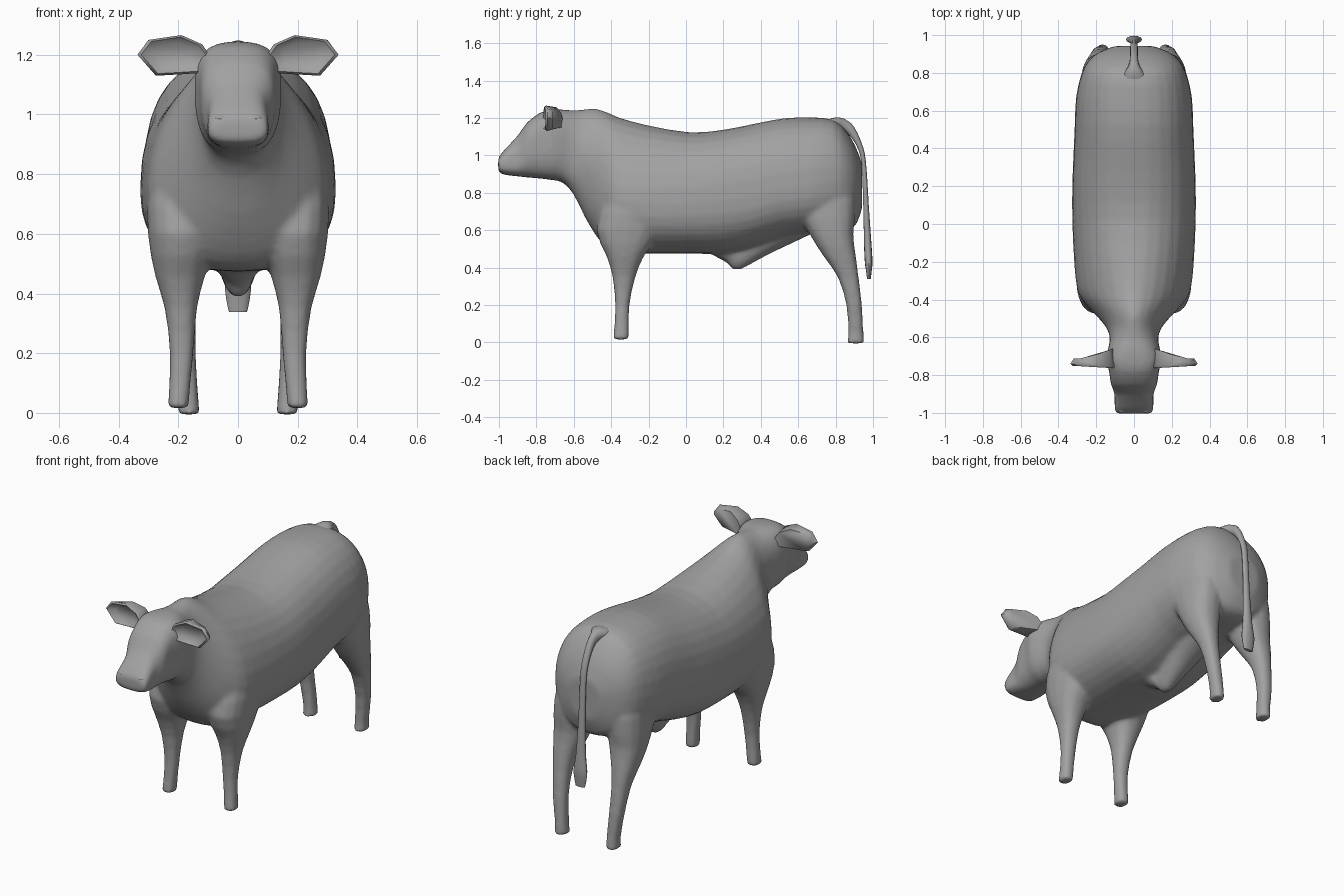
import bpy, bmesh, math
from mathutils import Vector

if "Cube" in bpy.data.objects:
    bpy.data.objects.remove(bpy.data.objects["Cube"])

# Dark grey hide
hide = bpy.data.materials.new("hide_grey")
hide.diffuse_color = (0.36, 0.36, 0.36, 1)
hide.use_nodes = True
hide.node_tree.nodes["Principled BSDF"].inputs["Base Color"].default_value = hide.diffuse_color


def spow(v, p):
    return math.copysign(abs(v) ** p, v)


def refine(rows, steps=2):
    """Catmull-Rom interpolation between table rows."""
    out = []
    for i in range(len(rows) - 1):
        a, b = rows[max(i - 1, 0)], rows[i]
        c, d = rows[i + 1], rows[min(i + 2, len(rows) - 1)]
        for k in range(steps):
            t = k / steps
            out.append([.5 * (2 * q + (r - p) * t + (2 * p - 5 * q + 4 * r - s) * t * t
                              + (3 * q - p - 3 * r + s) * t ** 3)
                        for p, q, r, s in zip(a, b, c, d)])
    return out + [list(rows[-1])]


def loft(bm, rings):
    """Skin a list of equal-length point rings and cap both ends."""
    vr = [[bm.verts.new(p) for p in r] for r in rings]
    n = len(vr[0])
    for a, b in zip(vr, vr[1:]):
        for i in range(n):
            j = (i + 1) % n
            bm.faces.new((a[i], a[j], b[j], b[i]))
    bm.faces.new(vr[0])
    bm.faces.new(vr[-1])


def cross_y(y, top, bottom, w, zw, e, eb, n=32):
    """Upright section: widest at height zw, exponents e above and eb below."""
    pts = []
    for i in range(n):
        t = 2 * math.pi * i / n
        p = 2 / (e if i < n / 2 else eb)
        c, s = spow(math.cos(t), p), spow(math.sin(t), p)
        pts.append((w * c, y, zw + s * ((top - zw) if s > 0 else (zw - bottom))))
    return pts


def cross_z(z, y0, y1, x0, x1, sx, n=16):
    """Level section of a leg between y0..y1 and x0..x1."""
    pts = []
    for i in range(n):
        t = 2 * math.pi * i / n
        c, s = spow(math.cos(t), 0.85), spow(math.sin(t), 0.85)
        pts.append((sx * ((x0 + x1) / 2 + c * (x1 - x0) / 2),
                    (y0 + y1) / 2 + s * (y1 - y0) / 2, z))
    return pts


def finish(bm, name, angle=50):
    bmesh.ops.recalc_face_normals(bm, faces=bm.faces[:])
    me = bpy.data.meshes.new(name)
    bm.to_mesh(me)
    bm.free()
    me.materials.append(hide)
    ob = bpy.data.objects.new(name, me)
    bpy.context.collection.objects.link(ob)
    bpy.ops.object.select_all(action='DESELECT')
    bpy.context.view_layer.objects.active = ob
    ob.select_set(True)
    bpy.ops.object.shade_smooth_by_angle(angle=math.radians(angle))
    return ob


# Head, neck and trunk: y, top, bottom, half width, widest height, exponent
trunk = [
    (-1.004, .985, .914, .093, .95, 3.0), (-.975, 1.025, .897, .103, .95, 3.0),
    (-.90, 1.105, .888, .103, .96, 3.0), (-.85, 1.175, .882, .122, 1.05, 2.8),
    (-.78, 1.228, .876, .132, 1.09, 2.8), (-.72, 1.242, .868, .146, 1.10, 2.8),
    (-.66, 1.245, .855, .137, 1.08, 2.6), (-.60, 1.24, .79, .128, 1.04, 2.3),
    (-.54, 1.247, .67, .152, .94, 1.9), (-.48, 1.25, .57, .205, .84, 1.75),
    (-.42, 1.23, .50, .260, .79, 1.75), (-.35, 1.20, .475, .300, .76, 1.8),
    (-.20, 1.16, .475, .317, .74, 2.0), (.02, 1.123, .475, .327, .74, 2.2),
    (.20, 1.137, .475, .327, .76, 2.3), (.36, 1.168, .51, .321, .78, 2.3),
    (.52, 1.198, .56, .314, .82, 2.3), (.67, 1.203, .58, .307, .84, 2.3),
    (.79, 1.19, .59, .280, .86, 2.3), (.86, 1.125, .60, .245, .86, 2.3),
    (.91, 1.04, .63, .185, .86, 2.2), (.942, .95, .72, .100, .86, 2.0)]
body = bmesh.new()
# Full, rounded chest and belly below the widest line
loft(body, [cross_y(*r, max(r[5], 2.4)) for r in refine(trunk)])

# Udder ridge under the belly
udder = [(.12, .60, .48, .11, .56, 2), (.22, .60, .425, .085, .55, 2),
         (.25, .60, .388, .055, .50, 2), (.29, .60, .388, .06, .50, 2),
         (.45, .66, .475, .10, .60, 2), (.66, .72, .575, .13, .66, 2)]
loft(body, [cross_y(*r, 2) for r in udder])

# Legs: z, back/front extents, inner/outer extents
front_leg = [(.016, -.392, -.306, .164, .237), (.06, -.386, -.305, .162, .233),
             (.20, -.379, -.302, .149, .229), (.35, -.393, -.270, .137, .246),
             (.46, -.425, -.225, .110, .278), (.60, -.480, -.140, .070, .302),
             (.78, -.430, -.140, .080, .298), (.95, -.36, -.18, .12, .22)]
rear_leg = [(-.005, .861, .953, .129, .204), (.05, .867, .949, .132, .201),
            (.20, .857, .941, .141, .223), (.35, .811, .923, .139, .239),
            (.46, .735, .909, .116, .260), (.58, .660, .895, .080, .277),
            (.75, .580, .905, .060, .275), (.95, .64, .84, .10, .23)]
for sx in (-1, 1):
    for leg in (front_leg, rear_leg):
        loft(body, [cross_z(*r, sx) for r in refine(leg)])
cow = finish(body, "body")
# Fuse the trunk, legs and udder into one skin
rm = cow.modifiers.new("fuse", 'REMESH')
rm.mode = 'VOXEL'
rm.voxel_size = 0.012
rm.use_smooth_shade = True
sm = cow.modifiers.new("soften", 'SMOOTH')
sm.factor = 0.5
sm.iterations = 7

# Ears: leaf outline in front view, dished front, bulged back
leaf = [(.09, 1.19), (.12, 1.235), (.19, 1.266), (.30, 1.25),
        (.337, 1.20), (.275, 1.13), (.20, 1.134), (.11, 1.14)]
mid = Vector((.21, 1.20))
for sx, name in ((-1, "left_ear"), (1, "right_ear")):
    bm = bmesh.new()
    rings = []
    for k, dy in ((.6, .024), (.9, 0), (1, .01), (.85, .04)):
        ring = []
        for p in leaf:
            q = mid + (Vector(p) - mid) * k
            root = max(0, (.26 - q.x) / .14) if dy == .04 else 0
            ring.append((sx * q.x, -.764 + .06 * (q.x - .1) + dy + .06 * root, q.y))
        rings.append(ring)
    loft(bm, rings)
    finish(bm, name, 60)

# Tail: outer and inner edge in side view, half width
tail = [(.74, 1.185, .74, 1.12, .080), (.80, 1.203, .79, 1.13, .055),
        (.85, 1.193, .835, 1.13, .028),
        (.90, 1.15, .875, 1.105, .021), (.948, 1.04, .922, 1.03, .020),
        (.965, .93, .940, .93, .019), (.978, .72, .948, .72, .021),
        (.992, .52, .952, .52, .030), (.997, .43, .956, .43, .043),
        (.992, .375, .964, .372, .038), (.988, .338, .968, .338, .030)]
bm = bmesh.new()
rings = []
for yo, zo, yi, zi, w in refine(tail, 3):
    ring = []
    for i in range(12):
        t = 2 * math.pi * i / 12
        s = math.sin(t) / 2
        ring.append((w * math.cos(t), (yo + yi) / 2 + s * (yo - yi),
                     (zo + zi) / 2 + s * (zo - zi)))
    rings.append(ring)
loft(bm, rings)
finish(bm, "tail", 60)

# Nostril ridges on the muzzle
for sx, name in ((-1, "left_nostril"), (1, "right_nostril")):
    bm = bmesh.new()
    bmesh.ops.create_uvsphere(bm, u_segments=12, v_segments=8, radius=1)
    bmesh.ops.scale(bm, vec=(.026, .018, .012), verts=bm.verts)
    bmesh.ops.translate(bm, vec=(sx * .058, -.982, .988), verts=bm.verts)
    finish(bm, name)
